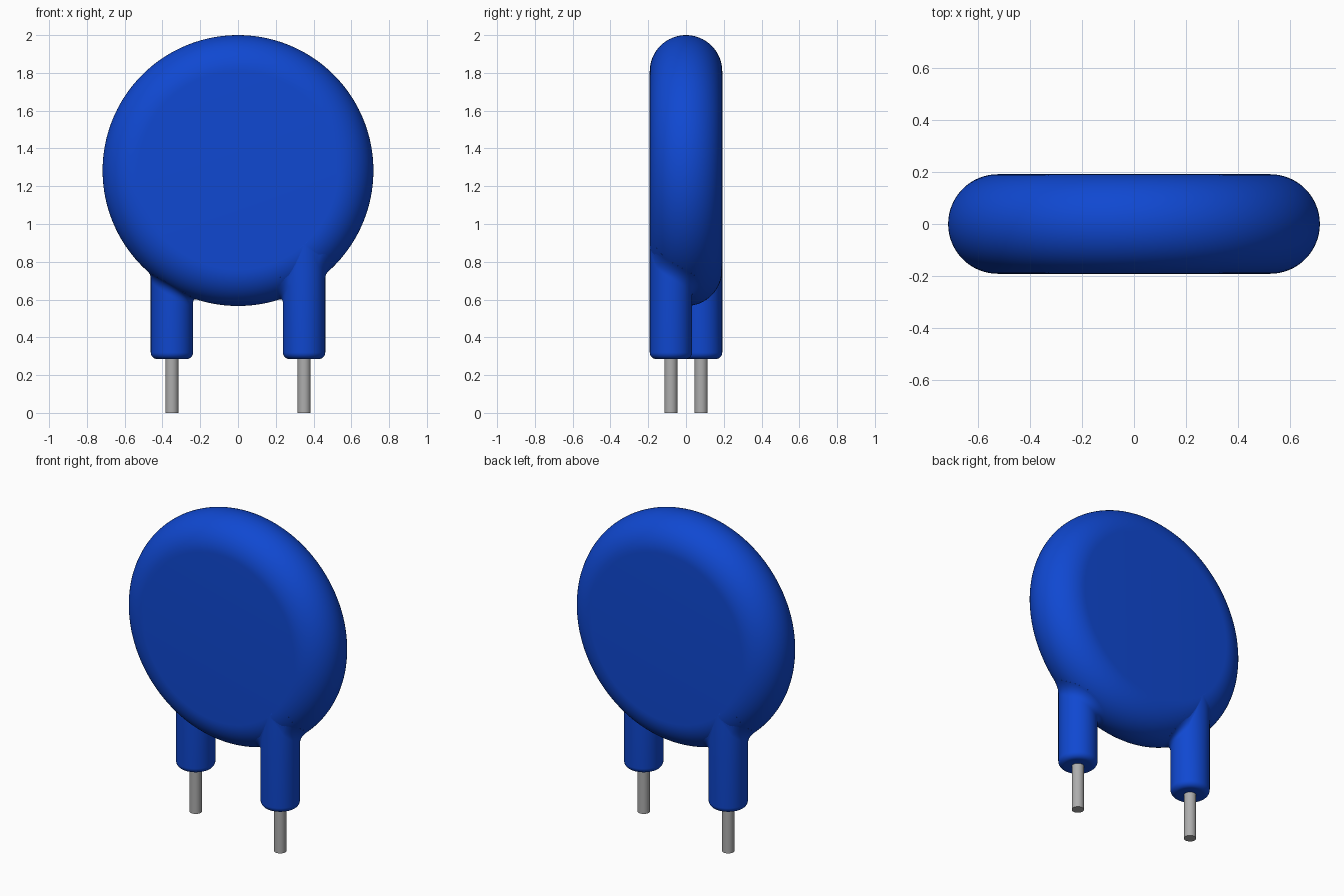
import bpy, bmesh
from math import sin, cos, pi, sqrt, radians

cube = bpy.data.objects.get("Cube")
if cube:
    bpy.data.objects.remove(cube, do_unlink=True)

DISC_Z, FLAT_R, HALF = 1.283, 0.525, 0.192     # disc centre, flat face radius, half thickness
LEG_X, LEG_Y, LEG_R, LEG_BOTTOM = 0.35, 0.08, 0.112, 0.285
ROUND, FILLET, SIDES = 0.035, 0.045, 96


def material(name, color):
    m = bpy.data.materials.new(name)
    m.use_nodes = True
    m.diffuse_color = color
    m.node_tree.nodes["Principled BSDF"].inputs["Base Color"].default_value = color
    return m


def rings_object(name, rings, mat):
    """Skin a stack of equal point rings and cap both ends."""
    bm = bmesh.new()
    loops = [[bm.verts.new(p) for p in ring] for ring in rings]
    for a, b in zip(loops, loops[1:]):
        for i in range(len(a)):
            j = (i + 1) % len(a)
            bm.faces.new((a[i], a[j], b[j], b[i]))
    bm.faces.new(loops[0])
    bm.faces.new(loops[-1])
    bmesh.ops.recalc_face_normals(bm, faces=bm.faces)
    mesh = bpy.data.meshes.new(name)
    bm.to_mesh(mesh)
    bm.free()
    obj = bpy.data.objects.new(name, mesh)
    bpy.context.collection.objects.link(obj)
    mesh.materials.append(mat)
    bpy.ops.object.select_all(action='DESELECT')
    obj.select_set(True)
    bpy.context.view_layer.objects.active = obj
    bpy.ops.object.shade_smooth_by_angle(angle=radians(35))
    return obj


def angles(n):
    return [2 * pi * i / n for i in range(n)]


def disc_underside(x, y):
    """Height of the lower disc surface at x, y."""
    y = min(abs(y), HALF)
    rim = FLAT_R + sqrt(HALF * HALF - y * y)
    return DISC_Z - sqrt(rim * rim - x * x)


def sleeve_column(a, side):
    """Points up the sleeve wall at one angle, flaring into the disc."""
    cx, cy = side * LEG_X, -side * LEG_Y

    def at(r, z):
        return (cx + r * cos(a), cy + r * sin(a), z)

    def surface(r):
        return disc_underside(*at(r, 0)[:2])

    pts = []
    for k in range(9):                          # rounded lower edge
        t = k / 8 * pi / 2
        pts.append(at(LEG_R - ROUND + ROUND * sin(t), LEG_BOTTOM + ROUND * (1 - cos(t))))
    # the fillet shrinks to nothing where the sleeve is flush with the disc face
    outward = max(-side * sin(a), 1e-4)
    f = max(0, min(FILLET, (HALF - LEG_Y) / outward - LEG_R))
    low, corner, top = surface(LEG_R) - f, surface(LEG_R), surface(LEG_R + f)
    for k in range(9):
        t = k / 8
        z = (1 - t) ** 2 * low + 2 * t * (1 - t) * corner + t * t * top
        pts.append(at(LEG_R + f * t * t, z))
    pts.append(at(LEG_R * 0.8, 0.95))           # closed off inside the disc
    return pts


blue = material("blue coating", (0.005, 0.065, 0.64, 1))
grey = material("grey metal", (0.42, 0.42, 0.42, 1))

# Round body with a fully rounded rim
profile = [(FLAT_R + HALF * cos(t), HALF * sin(t))
           for t in (-pi / 2 + pi * k / 32 for k in range(33))]
rings_object("disc_body",
             [[(r * cos(a), y, DISC_Z + r * sin(a)) for a in angles(160)] for r, y in profile], blue)

# Two staggered legs, each a coated sleeve and a bare wire
for side, label in ((1, "left"), (-1, "right")):
    columns = [sleeve_column(a, side) for a in angles(SIDES)]
    rings_object(label + "_sleeve", list(zip(*columns)), blue)
    rings_object(label + "_wire",
                 [[(side * LEG_X + 0.035 * cos(a), -side * LEG_Y + 0.035 * sin(a), z)
                   for a in angles(32)] for z in (0, 0.35)], grey)
